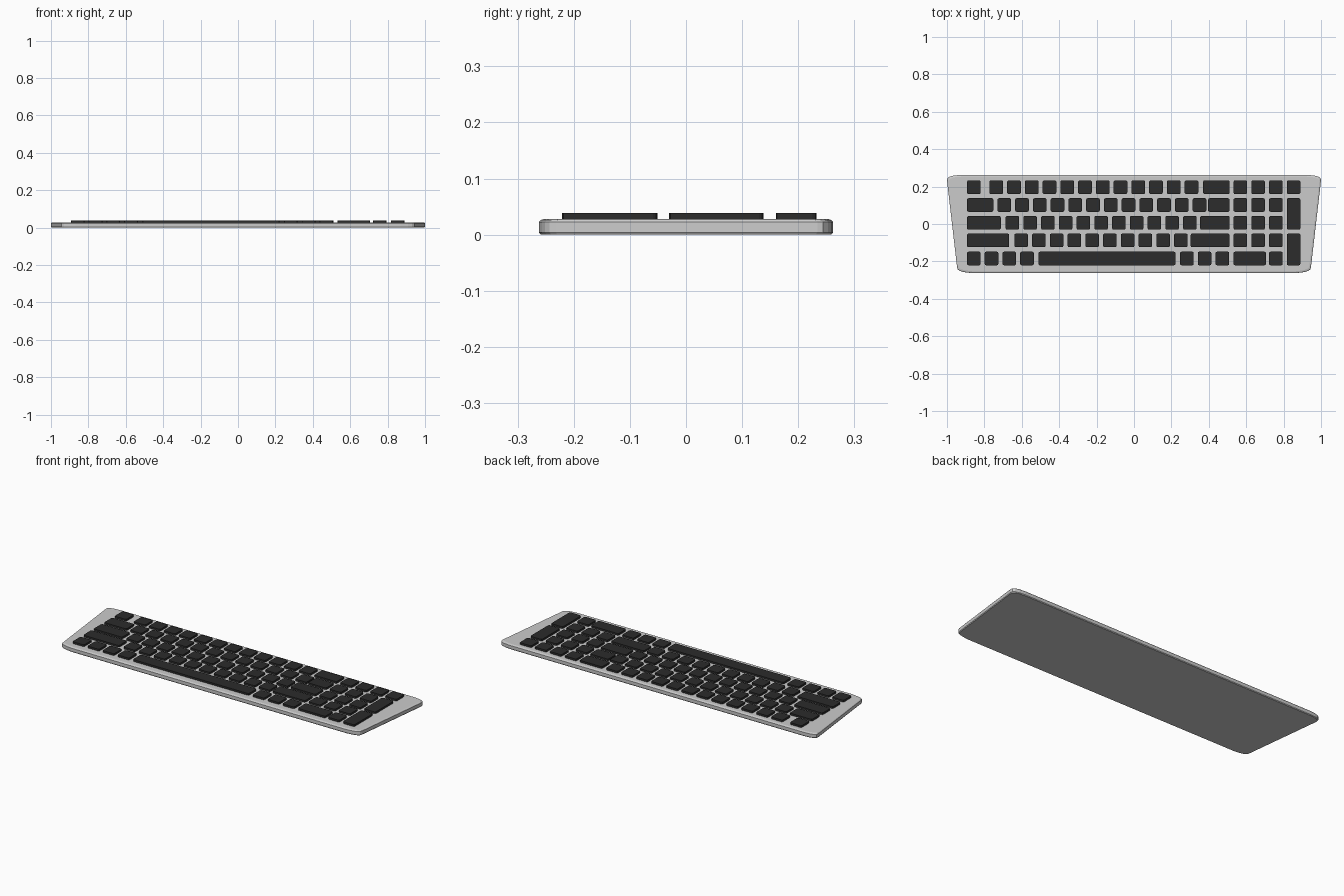
import bpy, bmesh

if "Cube" in bpy.data.objects:
    bpy.data.objects.remove(bpy.data.objects["Cube"])

KEY, PITCH = 0.073, 0.0949
ROW_TOP = [0.233, 0.138, 0.043, -0.051, -0.148]
Z0, Z1 = 0.026, 0.039

dark = bpy.data.materials.new("dark_key")
dark.diffuse_color = (0.025, 0.025, 0.025, 1)
dark.use_nodes = True
dark.node_tree.nodes["Principled BSDF"].inputs["Base Color"].default_value = dark.diffuse_color


def make_object(name, bm, mat=None):
    mesh = bpy.data.meshes.new(name)
    bmesh.ops.recalc_face_normals(bm, faces=bm.faces)
    bm.to_mesh(mesh)
    bm.free()
    ob = bpy.data.objects.new(name, mesh)
    bpy.context.collection.objects.link(ob)
    if mat:
        mesh.materials.append(mat)
    return ob


def loft(bm, rings):
    """Skin a stack of equal-length closed rings and cap both ends."""
    rows = [[bm.verts.new(p) for p in r] for r in rings]
    n = len(rows[0])
    for a, b in zip(rows, rows[1:]):
        for i in range(n):
            j = (i + 1) % n
            bm.faces.new((a[i], a[j], b[j], b[i]))
    bm.faces.new(rows[0][::-1])
    bm.faces.new(rows[-1])


def add_key(bm, x0, x1, y0, y1):
    """Keycap with small rounded corners."""
    r, k = 0.008, 0.0024
    pts = []
    for cx, cy, sx, sy, flip in ((x0, y0, 1, 1, 0), (x1, y0, -1, 1, 1),
                                 (x1, y1, -1, -1, 0), (x0, y1, 1, -1, 1)):
        c = [(cx, cy + sy * r), (cx + sx * k, cy + sy * k), (cx + sx * r, cy)]
        pts += c[::-1] if flip else c
    loft(bm, [[(x, y, z) for x, y in pts] for z in (Z0, Z1)])


# tapered case with rounded corners and bevelled rims
half = [(0.93, 0.262), (0.965, 0.259), (0.987, 0.253), (0.998, 0.244), (1.0, 0.234),
        (0.946, -0.232), (0.942, -0.243), (0.931, -0.251), (0.91, -0.257), (0.87, -0.262)]
outline = half + [(-x, y) for x, y in reversed(half)]
bm = bmesh.new()
loft(bm, [[(x * (1 - d), y * (1 - d / 0.262), z) for x, y in outline]
          for d, z in ((0.003, 0), (0, 0.004), (0, 0.0225), (0.003, 0.026), (0.009, 0.028))])
make_object("case", bm)

# main key block: per row, (left, right) wide keys and (start, count) runs of square keys
rows = [
    ([(0.369, 0.511)], [(-0.893, 1), (-0.773, 12)]),
    ([(-0.893, -0.752), (0.396, 0.511)], [(-0.730, 12)]),
    ([(-0.893, -0.712), (0.353, 0.511)], [(-0.687, 11)]),
    ([(-0.893, -0.667), (0.303, 0.511)], [(-0.640, 10)]),
    ([(-0.511, 0.222)], [(-0.893, 4), (0.246, 3)]),
]
for n, (wide, runs) in enumerate(rows):
    top = ROW_TOP[n]
    keys = wide + [(s + i * PITCH, s + i * PITCH + KEY) for s, c in runs for i in range(c)]
    bm = bmesh.new()
    for a, b in keys:
        add_key(bm, a, b, top - KEY, top)
    make_object(f"key_row_{n + 1}", bm, dark)

# number pad: square grid, wide zero key and two tall keys
bm = bmesh.new()
cols = [0.532 + i * PITCH for i in range(4)]
for n, top in enumerate(ROW_TOP[:4]):
    for x in cols[:4 if n == 0 else 3]:
        add_key(bm, x, x + KEY, top - KEY, top)
low = ROW_TOP[4]
add_key(bm, cols[0], cols[1] + KEY + 0.006, low - KEY, low)
add_key(bm, cols[2], cols[2] + KEY, low - KEY, low)
add_key(bm, cols[3], cols[3] + KEY, ROW_TOP[2 - 0] - KEY, ROW_TOP[1])
add_key(bm, cols[3], cols[3] + KEY, low - KEY, ROW_TOP[3])
make_object("number_pad", bm, dark)
